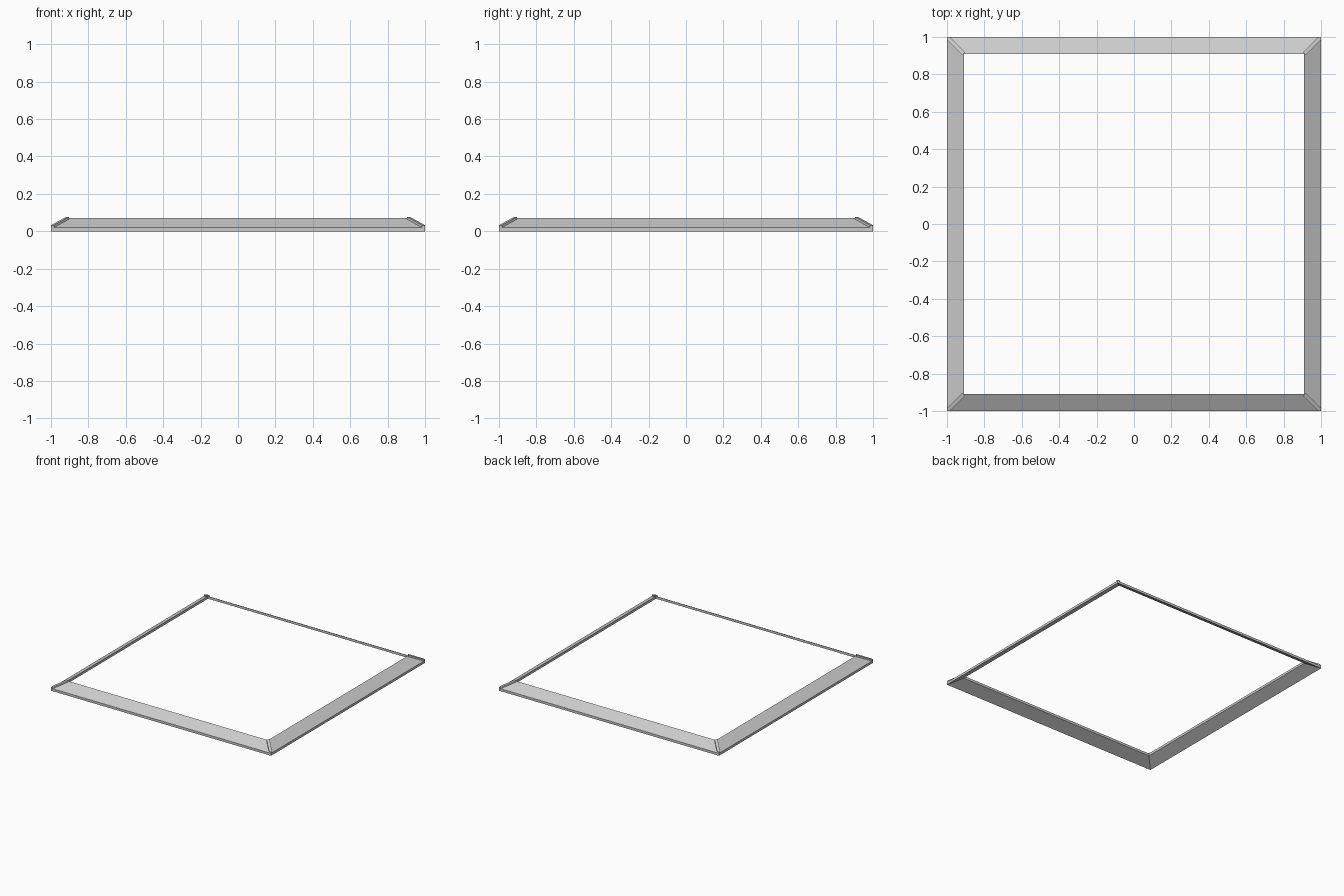
import bpy, bmesh

if "Cube" in bpy.data.objects:
    bpy.data.objects.remove(bpy.data.objects["Cube"])

INNER, RISE, THICK = 0.91, 0.05, 0.02


def make_object(name, bm):
    bmesh.ops.recalc_face_normals(bm, faces=bm.faces[:])
    mesh = bpy.data.meshes.new(name)
    bm.to_mesh(mesh)
    bm.free()
    ob = bpy.data.objects.new(name, mesh)
    bpy.context.collection.objects.link(ob)
    return ob


# Sloping square skirt: a four-point profile carried around four mitred corners
profile = [(1, 0), (1, THICK), (INNER, RISE + THICK), (INNER, RISE)]
corners = [(1, 1), (-1, 1), (-1, -1), (1, -1)]
bm = bmesh.new()
rings = [[bm.verts.new((sx * r, sy * r, z)) for r, z in profile] for sx, sy in corners]
for i in range(4):
    a, b = rings[i], rings[(i + 1) % 4]
    for j in range(4):
        k = (j + 1) % 4
        bm.faces.new((a[j], a[k], b[k], b[j]))
make_object("sloped_frame", bm)

# Raised hip strip on each corner, pointed at the outside corner
outline = [(1, 1), (0.984, 1), (0.903, 0.919), (0.919, 0.903), (1, 0.984)]


def hip_height(x, y):
    inset = (2 - x - y) / 2
    return THICK + inset * RISE / (1 - INNER) + 0.008


for n, (sx, sy) in enumerate(corners):
    bm = bmesh.new()
    top = [bm.verts.new((sx * x, sy * y, hip_height(x, y))) for x, y in outline]
    low = [bm.verts.new((sx * x, sy * y, hip_height(x, y) - 0.014)) for x, y in outline]
    bm.faces.new(top)
    bm.faces.new(low[::-1])
    for i in range(5):
        j = (i + 1) % 5
        bm.faces.new((top[i], low[i], low[j], top[j]))
    make_object(f"corner_hip_strip_{n + 1}", bm)
